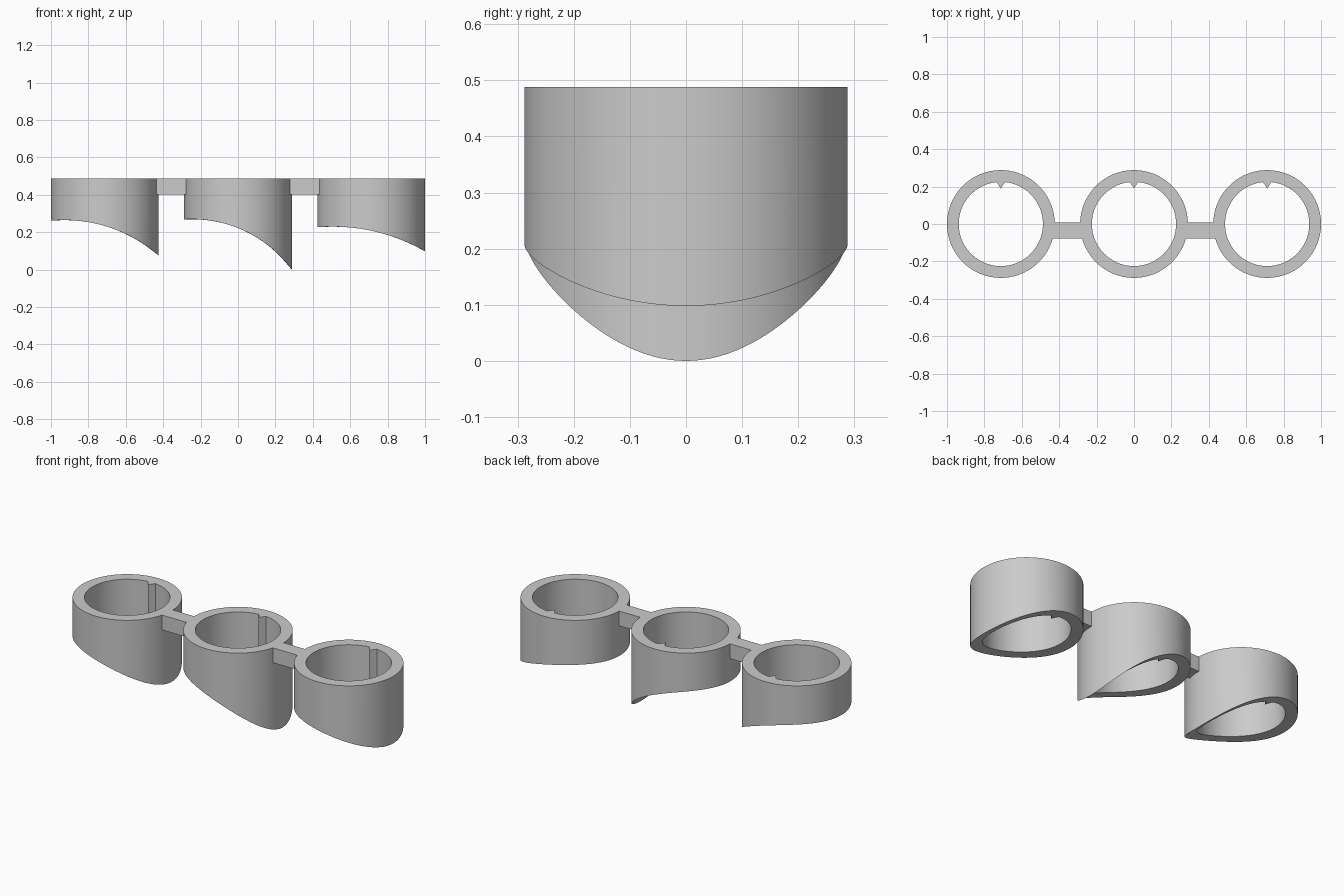
import bpy, bmesh
from math import sqrt, sin, cos, pi

cube = bpy.data.objects.get("Cube")
if cube:
    bpy.data.objects.remove(cube, do_unlink=True)

OUTER, INNER, RIB_TIP = 0.288, 0.225, 0.19
SPACING, TOP = 0.712, 0.488
SEGMENTS = 120

grey = bpy.data.materials.new("light grey")
grey.use_nodes = True
grey.diffuse_color = (0.6, 0.6, 0.6, 1)
grey.node_tree.nodes["Principled BSDF"].inputs["Base Color"].default_value = (0.6, 0.6, 0.6, 1)


def finish(name, bm):
    bmesh.ops.recalc_face_normals(bm, faces=bm.faces)
    mesh = bpy.data.meshes.new(name)
    bm.to_mesh(mesh)
    bm.free()
    mesh.materials.append(grey)
    obj = bpy.data.objects.new(name, mesh)
    bpy.context.collection.objects.link(obj)
    bpy.ops.object.select_all(action="DESELECT")
    obj.select_set(True)
    bpy.context.view_layer.objects.active = obj
    bpy.ops.object.shade_smooth_by_angle(angle=0.4)


def ring(name, cx, crown, tip, shift):
    """Tube with an inner locating rib, its underside hollowed by a circular arc."""
    apex = shift - OUTER
    span, drop = OUTER - apex, crown - tip
    radius = (span ** 2 + drop ** 2) / (2 * drop)

    def underside(x):
        return crown - radius + sqrt(radius ** 2 - (x - apex) ** 2)

    bm = bmesh.new()
    sections = []
    for i in range(SEGMENTS):
        a = 2 * pi * i / SEGMENTS
        # the rib spans two segments either side of the rear
        k = min(abs(i - SEGMENTS // 4), 2)
        inner = RIB_TIP + (INNER - RIB_TIP) * k / 2
        section = []
        for r, upper in ((OUTER, False), (OUTER, True), (inner, True), (inner, False)):
            x, y = r * cos(a), r * sin(a)
            section.append(bm.verts.new((cx + x, y, TOP if upper else underside(x))))
        sections.append(section)
    for i, a in enumerate(sections):
        b = sections((i + 1) % SEGMENTS) if callable(sections) else sections[(i + 1) % SEGMENTS]
        for j in range(4):
            n = (j + 1) % 4
            bm.faces.new((a[j], b[j], b[n], a[n]))
    finish(name, bm)


def bridge(name, cx):
    """Short bar whose ends follow the curved ring walls."""
    ys = [-0.077 + 0.085 * i / 6 for i in range(7)]
    half = [SPACING / 2 - sqrt((OUTER - 0.001) ** 2 - y * y) for y in ys]
    outline = [(cx + h, y) for h, y in zip(half, ys)]
    outline += [(cx - h, y) for h, y in reversed(list(zip(half, ys)))]
    bm = bmesh.new()
    face = bm.faces.new([bm.verts.new((x, y, 0.402)) for x, y in outline])
    extruded = bmesh.ops.extrude_face_region(bm, geom=[face])
    verts = [v for v in extruded["geom"] if isinstance(v, bmesh.types.BMVert)]
    bmesh.ops.translate(bm, verts=verts, vec=(0, 0, TOP - 0.402))
    finish(name, bm)


# Three rings with different saddle depths
ring("right_ring", -SPACING, 0.265, 0.075, 0.07)
ring("middle_ring", 0, 0.27, 0.0, 0.04)
ring("left_ring", SPACING, 0.23, 0.098, 0.08)

# Connecting bars
bridge("right_bridge", -SPACING / 2)
bridge("left_bridge", SPACING / 2)
